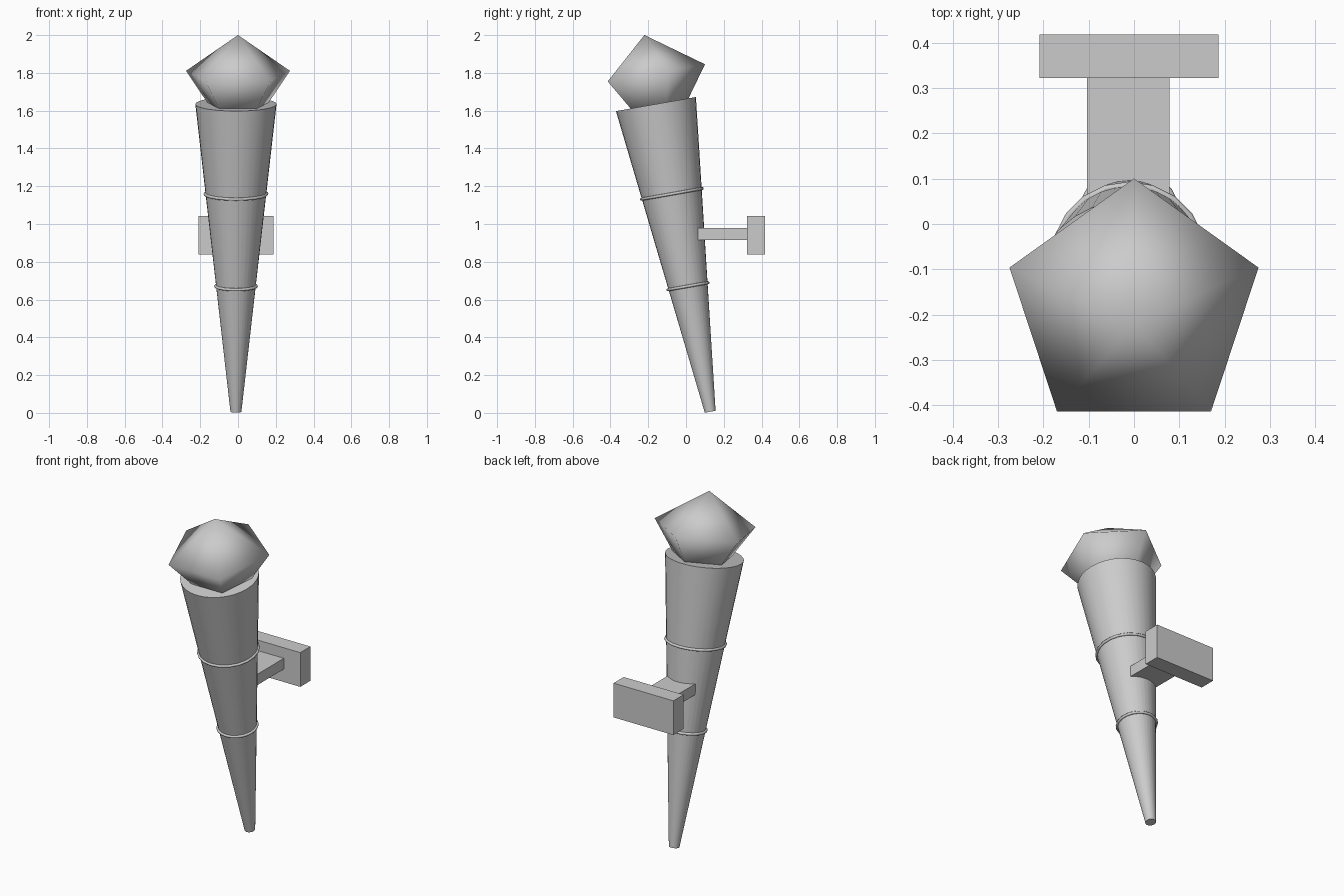
import bpy, bmesh, math
from mathutils import Matrix, Vector

if "Cube" in bpy.data.objects:
    bpy.data.objects.remove(bpy.data.objects["Cube"])

TILT = math.radians(10)
CX = -0.011
BASE = Vector((CX, 0.128, 0.006))
LENGTH, R_BOTTOM, R_TOP = 1.654, 0.029, 0.215
AXIS = Vector((0, -math.sin(TILT), math.cos(TILT)))


def along(t):
    return BASE + AXIS * (LENGTH * t)


def smooth(obj, angle=30):
    bpy.context.view_layer.objects.active = obj
    bpy.ops.object.select_all(action='DESELECT')
    obj.select_set(True)
    bpy.ops.object.shade_smooth_by_angle(angle=math.radians(angle))


def box(name, lo, hi):
    lo, hi = Vector(lo), Vector(hi)
    bpy.ops.mesh.primitive_cube_add(size=1, location=(lo + hi) / 2)
    obj = bpy.context.object
    obj.name = name
    obj.scale = hi - lo


# Tapered torch handle, leaning forward
bpy.ops.mesh.primitive_cone_add(vertices=32, radius1=R_BOTTOM, radius2=R_TOP,
                                depth=LENGTH, location=along(0.5),
                                rotation=(TILT, 0, 0))
handle = bpy.context.object
handle.name = "torch_handle"
smooth(handle)

# Thin bands around the handle
for name, t in (("lower_band", 0.408), ("upper_band", 0.708)):
    radius = R_BOTTOM + (R_TOP - R_BOTTOM) * t
    bpy.ops.mesh.primitive_torus_add(major_segments=20, minor_segments=8,
                                     major_radius=radius + 0.003,
                                     minor_radius=0.008, location=along(t),
                                     rotation=(TILT, 0, 0))
    band = bpy.context.object
    band.name = name
    smooth(band, 60)

# Five-sided flame: tip, wide ring, then narrowing down into the handle
bm = bmesh.new()
rings = []
for r, z in ((0.289, 0.168), (0.125, -0.06)):
    rings.append([bm.verts.new((r * math.cos(a), r * math.sin(a), z))
                  for a in (math.radians(90 + 72 * i) for i in range(5))])
tip = bm.verts.new((0, 0, 0.376))
for i in range(5):
    j = (i + 1) % 5
    bm.faces.new((tip, rings[0][i], rings[0][j]))
    bm.faces.new((rings[0][i], rings[1][i], rings[1][j], rings[0][j]))
bm.faces.new(rings[1][::-1])
bmesh.ops.recalc_face_normals(bm, faces=bm.faces)
for f in bm.faces:
    f.smooth = True
mesh = bpy.data.meshes.new("flame")
bm.to_mesh(mesh)
bm.free()
flame = bpy.data.objects.new("flame", mesh)
bpy.context.collection.objects.link(flame)
flame.matrix_world = Matrix.Translation((0, -0.155, 1.63)) @ Matrix.Rotation(TILT, 4, 'X')

# Wall bracket
box("bracket_arm", (-0.104, 0.05, 0.915), (0.078, 0.33, 0.98))
box("wall_plate", (-0.209, 0.322, 0.838), (0.187, 0.418, 1.043))
